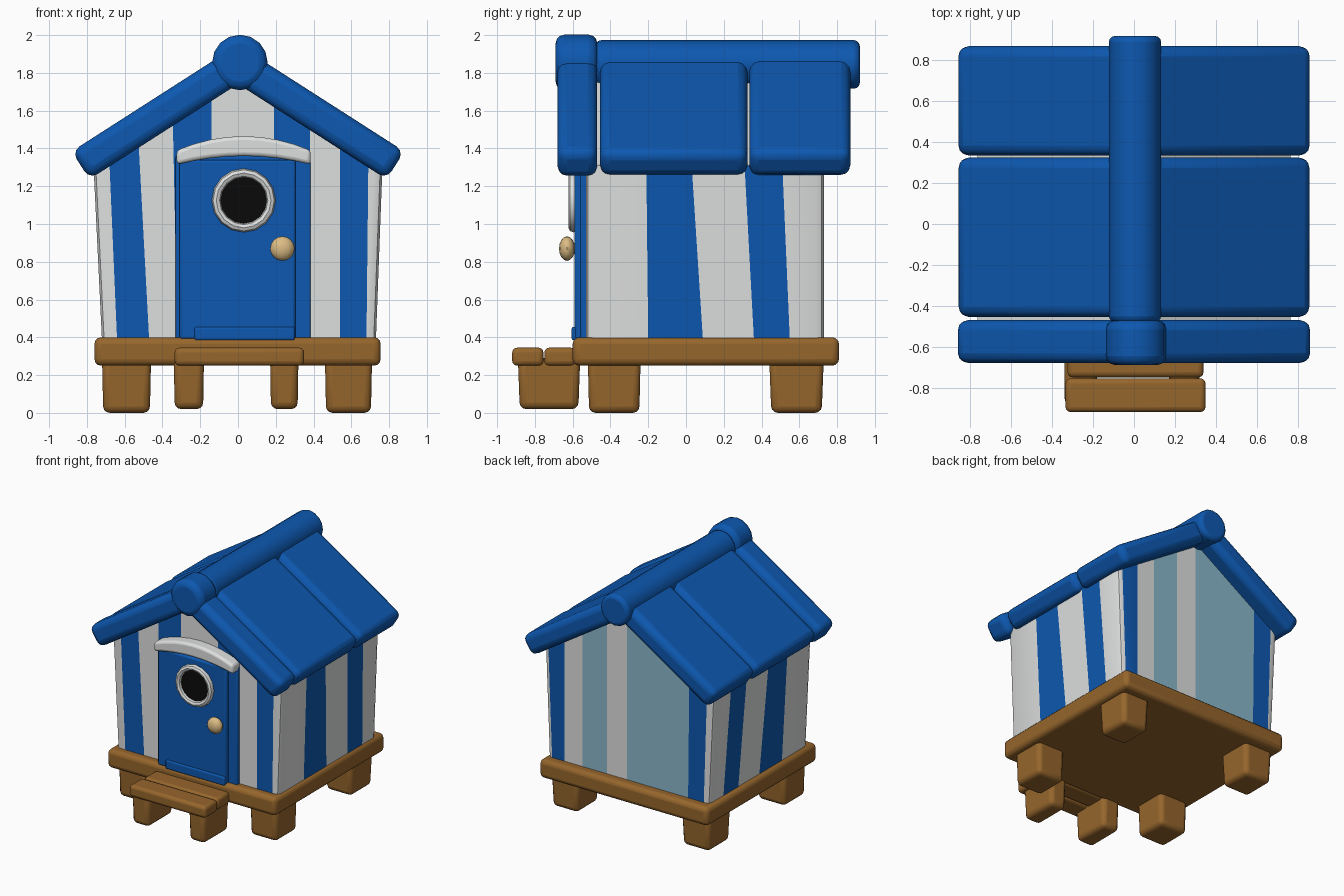
import bpy, bmesh, math
from mathutils import Vector, Matrix

cube = bpy.data.objects.get("Cube")
if cube:
    bpy.data.objects.remove(cube, do_unlink=True)


def material(name, rgb):
    lin = [(c / 255 / 12.92) if c < 11 else ((c / 255 + 0.055) / 1.055) ** 2.4 for c in rgb]
    m = bpy.data.materials.new(name)
    m.use_nodes = True
    m.diffuse_color = (*lin, 1)
    m.node_tree.nodes["Principled BSDF"].inputs["Base Color"].default_value = (*lin, 1)
    return m


BLUE = material("blue paint", (13, 88, 176))
WHITE = material("white paint", (222, 224, 223))
WOOD = material("brown wood", (150, 102, 44))
TEAL = material("pale blue paint", (138, 184, 204))
BLACK = material("dark window", (10, 10, 10))
BRASS = material("pale brass", (220, 188, 132))


def finish(name, bm, mats, bevel=0.0, segments=3):
    """Turn a bmesh into a softly bevelled, smooth shaded object."""
    bmesh.ops.recalc_face_normals(bm, faces=bm.faces)
    me = bpy.data.meshes.new(name)
    bm.to_mesh(me)
    bm.free()
    ob = bpy.data.objects.new(name, me)
    bpy.context.collection.objects.link(ob)
    for m in mats:
        me.materials.append(m)
    if bevel:
        mod = ob.modifiers.new("soft edges", 'BEVEL')
        mod.width, mod.segments, mod.limit_method = bevel, segments, 'ANGLE'
    bpy.ops.object.select_all(action='DESELECT')
    ob.select_set(True)
    bpy.context.view_layer.objects.active = ob
    bpy.ops.object.shade_smooth_by_angle(angle=math.radians(40))
    return ob


def box(name, x, y, z, mat, bevel=0.03, taper=1.0, frame=None):
    """Box from ranges; taper shrinks the bottom, frame places it."""
    bm = bmesh.new()
    bmesh.ops.create_cube(bm, size=1)
    size = Vector((x[1] - x[0], y[1] - y[0], z[1] - z[0]))
    mid = Vector((x[0] + x[1], y[0] + y[1], z[0] + z[1])) / 2
    for v in bm.verts:
        k = taper if v.co.z < 0 else 1
        v.co = Vector((v.co.x * size.x * k, v.co.y * size.y * k, v.co.z * size.z)) + mid
    if frame:
        bm.transform(frame)
    return finish(name, bm, [mat], bevel)


def prism(pts, y0, y1):
    """Extrude an x-z outline along y."""
    bm = bmesh.new()
    face = bm.faces.new([bm.verts.new((x, y0, z)) for x, z in pts])
    new = bmesh.ops.extrude_face_region(bm, geom=[face])["geom"]
    bmesh.ops.translate(bm, vec=(0, y1 - y0, 0), verts=[g for g in new if isinstance(g, bmesh.types.BMVert)])
    bmesh.ops.recalc_face_normals(bm, faces=bm.faces)
    return bm


def cylinder_y(name, centre, r, y0, y1, mat, bevel=0.0, sides=16):
    bm = bmesh.new()
    bmesh.ops.create_cone(bm, cap_ends=True, segments=sides, radius1=r, radius2=r, depth=y1 - y0)
    bm.transform(Matrix.Translation((centre[0], (y0 + y1) / 2, centre[1])) @ Matrix.Rotation(math.pi / 2, 4, 'X'))
    return finish(name, bm, [mat], bevel)


# Striped walls: tapered gable body with each side cut into painted bands
FLOOR, EAVE, APEX = 0.38, 1.31, 1.80
body = prism([(-0.72, FLOOR), (0.73, FLOOR), (0.765, EAVE), (0, APEX), (-0.765, EAVE)], -0.53, 0.73)
corners = [e for e in body.edges
           if abs(e.verts[0].co.y - e.verts[1].co.y) < 0.01
           and {round(v.co.z, 2) for v in e.verts} == {FLOOR, EAVE}]
bmesh.ops.bevel(body, geom=corners, offset=0.04, segments=2, profile=0.5, affect='EDGES')
body.normal_update()


def stripes(bm, facing, axis, cuts, colours):
    """Cut one wall along slightly leaning lines (floor, eave) and paint the bands."""
    facing = Vector(facing)
    planes = []
    for low, high in cuts:
        point, normal = Vector((0, 0, FLOOR)), Vector((0, 0, low - high))
        point[axis], normal[axis] = low, EAVE - FLOOR
        planes.append((point, normal.normalized()))
    wall = lambda: [f for f in bm.faces if f.normal.dot(facing) > 0.95]
    for point, normal in planes:
        faces = wall()
        geom = set(faces) | {e for f in faces for e in f.edges} | {v for f in faces for v in f.verts}
        bmesh.ops.bisect_plane(bm, geom=list(geom), plane_co=point, plane_no=normal, dist=0.0001)
        bm.normal_update()
    for f in wall():
        c = f.calc_center_median()
        f.material_index = colours[sum((c - p).dot(n) > 0 for p, n in planes)]


W, B, T = 0, 1, 2
stripes(body, (0, -1, 0), 0,
        [(-0.64, -0.68), (-0.47, -0.52), (-0.32, -0.34), (-0.14, -0.14),
         (0.19, 0.19), (0.38, 0.38), (0.54, 0.54), (0.68, 0.69)],
        [W, B, W, B, W, B, W, B, W])
stripes(body, (0, 1, 0), 0,
        [(-0.67, -0.70), (-0.53, -0.54), (0.02, 0.02), (0.20, 0.20), (0.42, 0.42), (0.58, 0.58)],
        [W, B, T, W, T, W, B])
for side in (-1, 1):
    stripes(body, (side, 0, 0), 1, [(-0.20, -0.21), (0.09, 0.03), (0.36, 0.31), (0.55, 0.51)],
            [W, B, W, B, W])
finish("striped_walls", body, [WHITE, BLUE, TEAL])

# Roof slabs, three bands on each slope
pitch = math.atan2(0.50, 0.78)
bands = {"front": (-0.68, -0.47, 0.175), "middle": (-0.455, 0.325, 0.16), "back": (0.335, 0.87, 0.165)}
for side, label in ((1, "left"), (-1, "right")):
    frame = Matrix.Translation((0, 0, 1.845)) @ Matrix.Scale(side, 4, (1, 0, 0)) @ Matrix.Rotation(pitch, 4, 'Y')
    for band, (y0, y1, thick) in bands.items():
        box(f"roof_{band}_{label}", (0, 0.99), (y0, y1), (-thick / 2, thick / 2), BLUE, 0.05, frame=frame)

# Ridge roll with a thicker front end
cylinder_y("ridge_roll", (0.005, 1.845), 0.128, -0.48, 0.92, BLUE, 0.03)
cylinder_y("ridge_front_cap", (0.01, 1.855), 0.147, -0.69, -0.47, BLUE, 0.045)

# Deck, corner legs and front step
box("deck", (-0.76, 0.755), (-0.60, 0.81), (0.25, 0.40), WOOD, 0.035)
for label, x in (("left", (0.46, 0.71)), ("right", (-0.72, -0.46))):
    box(f"front_leg_{label}", x, (-0.52, -0.24), (0, 0.30), WOOD, 0.035, 0.95)
    box(f"back_leg_{label}", x, (0.44, 0.73), (0, 0.30), WOOD, 0.035, 0.92)
for label, x in (("left", (0.17, 0.32)), ("right", (-0.34, -0.18))):
    box(f"step_leg_{label}", x, (-0.89, -0.56), (0.02, 0.29), WOOD, 0.035, 0.94)
box("step_front_plank", (-0.335, 0.35), (-0.92, -0.755), (0.25, 0.345), WOOD, 0.025)
box("step_back_plank", (-0.325, 0.34), (-0.75, -0.585), (0.25, 0.345), WOOD, 0.025)

# Door with frame and kick board
box("door_frame", (-0.33, 0.385), (-0.56, -0.50), (0.39, 1.36), BLUE, 0.01)
box("door", (-0.31, 0.305), (-0.59, -0.50), (0.39, 1.34), BLUE, 0.015)
box("door_kick_board", (-0.23, 0.30), (-0.605, -0.55), (0.385, 0.455), BLUE, 0.01)

# Arched lintel over the door
steps = [i / 8 * 2 - 1 for i in range(9)]
top = [(0.03 + 0.355 * t, 1.465 - 0.075 * t * t) for t in steps]
bottom = [(0.03 + 0.355 * t, 1.36 - 0.045 * t * t) for t in reversed(steps)]
finish("door_lintel", prism(top + bottom, -0.62, -0.50), [WHITE], 0.02)

# Round window: dark pane inside a white ring
cylinder_y("window_pane", (0.03, 1.125), 0.145, -0.598, -0.589, BLACK, sides=20)
bm = bmesh.new()
section = [bm.verts.new((0.145 + 0.024 * math.cos(a), 0.028 * math.sin(a), 0))
           for a in (math.tau * i / 8 for i in range(8))]
edges = [bm.edges.new((section[i - 1], section[i])) for i in range(8)]
bmesh.ops.spin(bm, geom=section + edges, cent=(0, 0, 0), axis=(0, 1, 0), angle=math.tau, steps=16, use_merge=True)
bmesh.ops.translate(bm, vec=(0.03, -0.595, 1.125), verts=bm.verts)
finish("window_ring", bm, [WHITE])

# Door knob on a short stem
bm = bmesh.new()
bmesh.ops.create_uvsphere(bm, u_segments=12, v_segments=8, radius=0.065)
bm.transform(Matrix.Translation((0.235, -0.63, 0.87)) @ Matrix.Scale(0.65, 4, (0, 1, 0)))
finish("door_knob", bm, [BRASS])
cylinder_y("door_knob_stem", (0.235, 0.87), 0.03, -0.62, -0.58, BRASS, sides=10)
